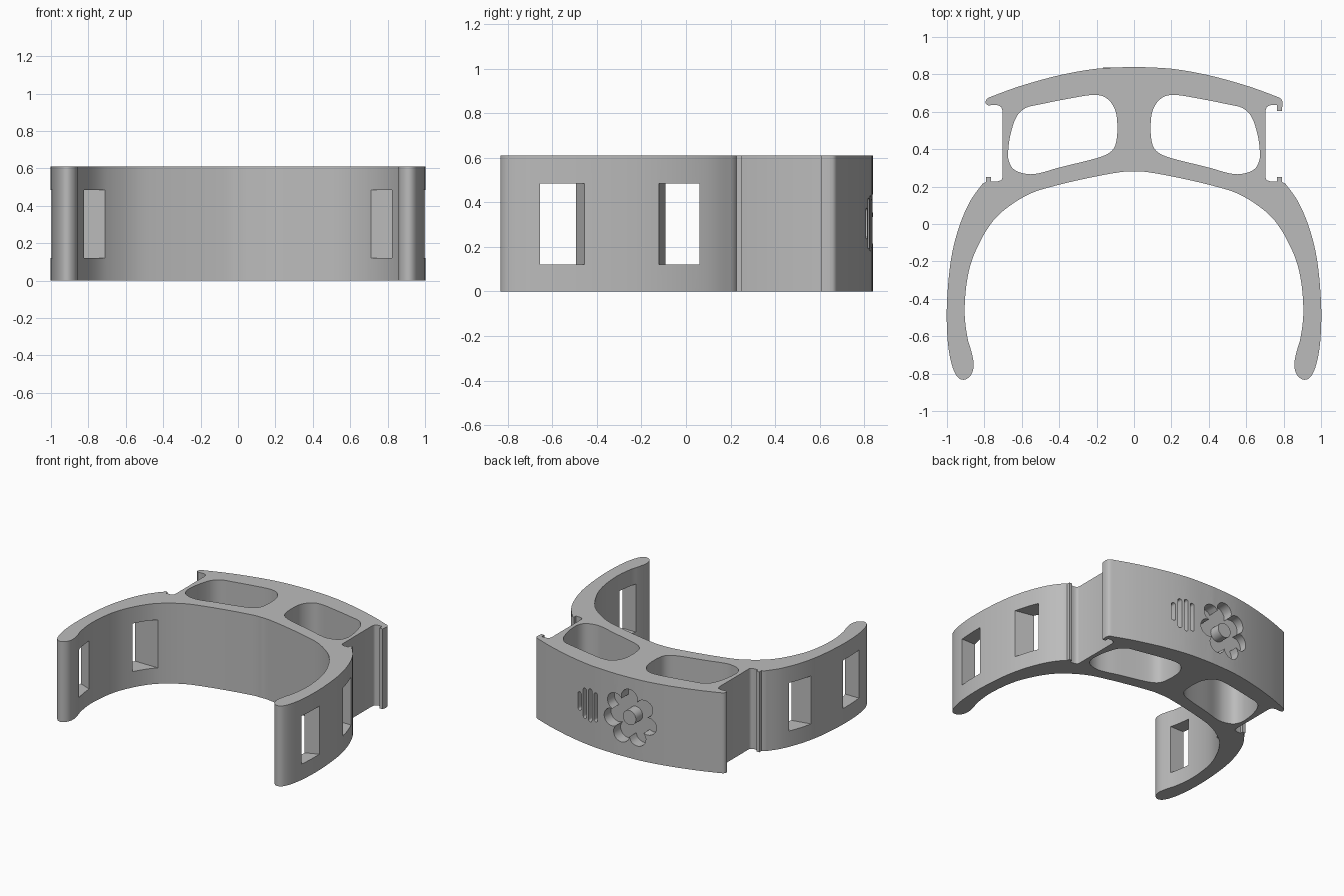
import bpy, bmesh, math
from mathutils import Matrix

old = bpy.data.objects.get("Cube")
if old:
    bpy.data.objects.remove(old, do_unlink=True)

HEIGHT = 0.61

grey = bpy.data.materials.new("plain grey")
grey.use_nodes = True
grey.diffuse_color = (0.5, 0.5, 0.5, 1)
grey.node_tree.nodes["Principled BSDF"].inputs["Base Color"].default_value = (0.5, 0.5, 0.5, 1)


def smooth(points, steps=5, closed=False):
    """Rounded line through the points."""
    n = len(points)
    pick = (lambda i: points[i % n]) if closed else (lambda i: points[min(max(i, 0), n - 1)])
    out = []
    for i in range(n if closed else n - 1):
        a, b, c, d = (pick(i + k) for k in (-1, 0, 1, 2))
        for s in range(steps):
            t = s / steps
            out.append(tuple(
                0.5 * (2 * q + (r - p) * t + (2 * p - 5 * q + 4 * r - w) * t**2
                       + (3 * q - p - 3 * r + w) * t**3)
                for p, q, r, w in zip(a, b, c, d)))
    return out if closed else out + [points[-1]]


def flip(points):
    return [(-x, y) for x, y in reversed(points)]


def prism(name, points, low, high, upright=False):
    """Extrude an outline along z, or along y when upright."""
    bm = bmesh.new()
    face = bm.faces.new([bm.verts.new((x, y, low)) for x, y in points])
    top = bmesh.ops.extrude_face_region(bm, geom=[face])["geom"]
    bmesh.ops.translate(bm, vec=(0, 0, high - low),
                        verts=[v for v in top if isinstance(v, bmesh.types.BMVert)])
    if upright:
        bm.transform(Matrix(((1, 0, 0, 0), (0, 0, 1, 0), (0, 1, 0, 0), (0, 0, 0, 1))))
    bmesh.ops.recalc_face_normals(bm, faces=bm.faces)
    mesh = bpy.data.meshes.new(name)
    bm.to_mesh(mesh)
    bm.free()
    mesh.materials.append(grey)
    obj = bpy.data.objects.new(name, mesh)
    bpy.context.collection.objects.link(obj)
    return obj


# Outline of the clip, half by half
back = smooth([(0, .84), (.2, .83), (.4, .795), (.6, .74), (.74, .69), (.785, .67), (.795, .645)])
hook = [(.79, .605), (.765, .605), (.765, .635)]
neck = smooth([(.735, .637), (.71, .625), (.703, .6)], 3) + smooth([(.703, .25), (.71, .235), (.73, .228)], 3)
nub = [(.765, .228), (.765, .25), (.79, .25), (.79, .226)]
arm = smooth([(.81, .215), (.88, .115), (.94, -.03), (.98, -.2), (1, -.42), (.998, -.6), (.98, -.73),
              (.95, -.81), (.91, -.833), (.87, -.805), (.857, -.75), (.87, -.68), (.89, -.61),
              (.905, -.49), (.9, -.36), (.88, -.24), (.845, -.14), (.78, -.02), (.7, .07),
              (.56, .16), (.4, .21), (.2, .255), (.06, .279), (0, .28)])
plain_tip = [(.78, .634)]
right_half = back + hook + neck + nub + arm
left_half = flip(back[1:] + plain_tip + neck + nub + arm[:-1])
body = prism("clip_body", right_half + left_half, 0, HEIGHT)

cutters = []

# Rounded windows through the back block, and strap slots through the arms
window = smooth([(.09, .55), (.105, .62), (.15, .675), (.22, .69), (.35, .67), (.5, .64), (.58, .62),
                 (.63, .57), (.66, .48), (.672, .4), (.67, .34), (.64, .29), (.57, .267), (.5, .273),
                 (.4, .302), (.2, .352), (.12, .39), (.093, .45)], 4, True)
front_slot = [(.8, -.655), (1.1, -.655), (1.1, -.415), (.8, -.535)]
rear_slot = [(.6, -.045), (.81, -.09), (1.1, -.15), (1.1, .06), (.6, .06)]
for side, turn in (("left", list), ("right", flip)):
    cutters.append(prism(side + "_window_cutter", turn(window), -.1, HEIGHT + .1))
    cutters.append(prism(side + "_front_slot_cutter", turn(front_slot), .12, .485))
    cutters.append(prism(side + "_rear_slot_cutter", turn(rear_slot), .12, .485))

# Flower-shaped recess and upright grooves in the back face
FX, FZ = -.11, .305
petals = []
for i in range(112):
    a = math.tau * i / 112
    r = .145 + .07 * abs(math.cos(3.5 * a)) ** .6
    petals.append((FX + r * math.sin(a), FZ + r * math.cos(a)))
cutters.append(prism("flower_cutter", petals, .755, .95, True))
for i, half in enumerate((.07, .115, .125, .11)):
    x, w = .325 - .05 * i, .016
    groove = [(x + w * math.cos(a), FZ + math.copysign(half - w, math.sin(a)) + w * math.sin(a))
              for a in (math.tau * (k + .5) / 16 for k in range(16))]
    cutters.append(prism("groove_cutter", groove, .765, .95, True))

for cutter in cutters:
    cutter.hide_render = True
    cut = body.modifiers.new(cutter.name, "BOOLEAN")
    cut.operation, cut.solver, cut.object = "DIFFERENCE", "EXACT", cutter

# Bake the cuts and drop the cutters
bpy.context.view_layer.update()
baked = bpy.data.meshes.new_from_object(body.evaluated_get(bpy.context.evaluated_depsgraph_get()))
body.modifiers.clear()
body.data = baked
for cutter in cutters:
    bpy.data.objects.remove(cutter, do_unlink=True)

# Round stud in the middle of the flower
disc = [(FX + .055 * math.cos(math.tau * i / 32), FZ + .055 * math.sin(math.tau * i / 32)) for i in range(32)]
stud = prism("flower_stud", disc, .745, .836, True)

for obj in (body, stud):
    bpy.ops.object.select_all(action="DESELECT")
    obj.select_set(True)
    bpy.context.view_layer.objects.active = obj
    bpy.ops.object.shade_smooth_by_angle(angle=math.radians(30))
